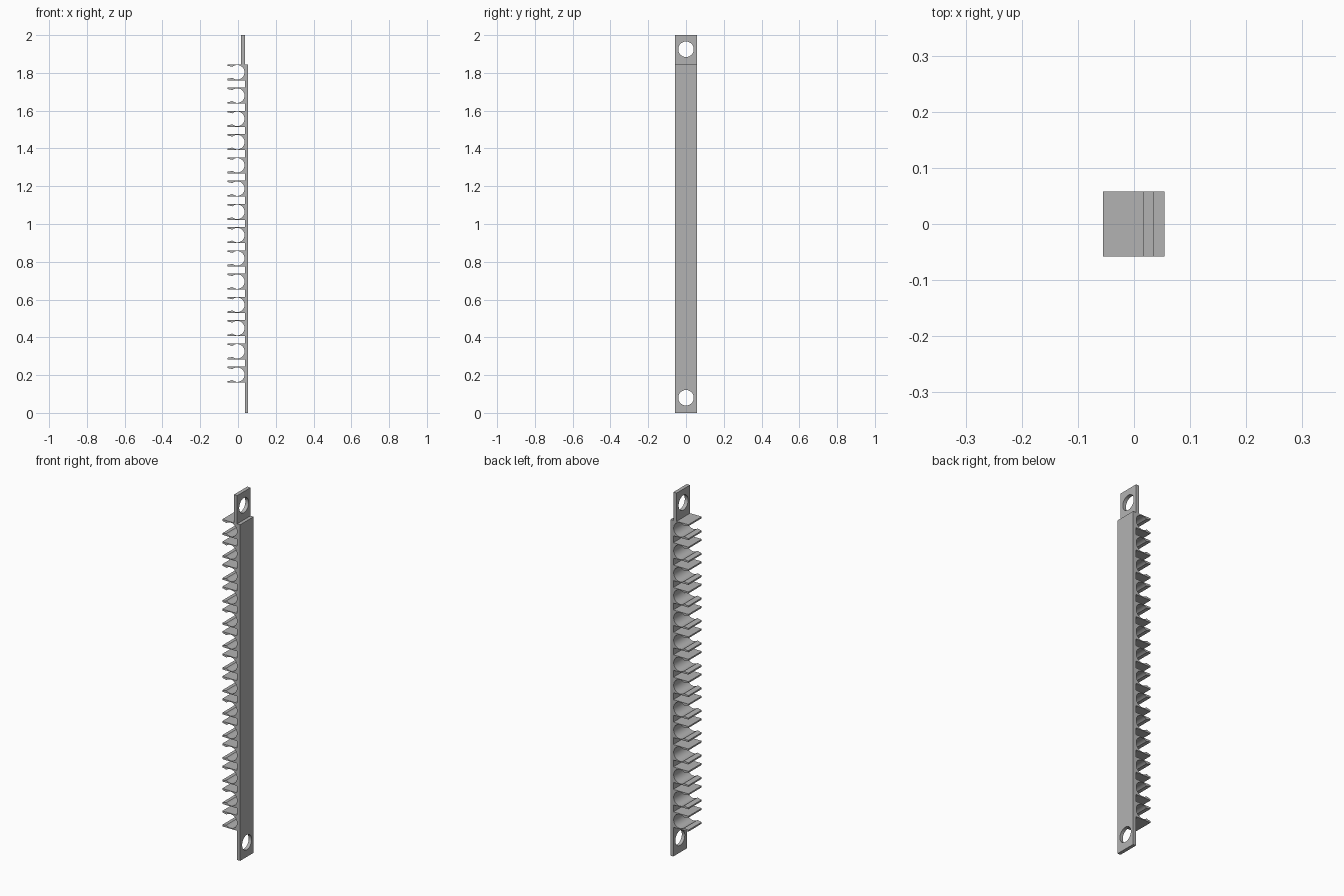
import bpy, bmesh, math
from mathutils import Vector

if "Cube" in bpy.data.objects:
    bpy.data.objects.remove(bpy.data.objects["Cube"])

HALF_Y = 0.058            # half of the strip width
BACK, WALL, TIP = 0.054, 0.036, -0.055
TAB = 0.016               # inner face of the top tab
TOP = 1.845               # top of the rail
CLIPS, FIRST = 14, 1.803  # clip count, centre of the highest clip
PITCH = 0.1231
HALF_Z = 0.0425           # half height of a clip
BORE_X, BORE_R = -0.004, 0.0385

grey = bpy.data.materials.new("plain grey")
grey.use_nodes = True
colour = (0.45, 0.45, 0.45, 1)
grey.diffuse_color = colour
grey.node_tree.nodes["Principled BSDF"].inputs["Base Color"].default_value = colour


def clip_outline(z):
    """Outline of one clip from its top root round to its bottom root."""
    points = [(WALL, z + HALF_Z), (TIP, z + HALF_Z), (TIP, z + 0.034), (-0.044, z + 0.033)]
    lip = math.radians(132)
    for i in range(33):
        a = lip - 2 * lip * i / 32
        points.append((BORE_X + BORE_R * math.cos(a), z + BORE_R * math.sin(a)))
    points += [(-0.044, z - 0.033), (TIP, z - 0.034), (TIP, z - HALF_Z), (WALL, z - HALF_Z)]
    return points


def extrude_profile(name, points):
    """Extrude an x-z outline across the full strip width."""
    bm = bmesh.new()
    face = bm.faces.new([bm.verts.new((x, -HALF_Y, z)) for x, z in points])
    out = bmesh.ops.extrude_face_region(bm, geom=[face])
    moved = [v for v in out["geom"] if isinstance(v, bmesh.types.BMVert)]
    bmesh.ops.translate(bm, verts=moved, vec=Vector((0, 2 * HALF_Y, 0)))
    bmesh.ops.recalc_face_normals(bm, faces=bm.faces)
    mesh = bpy.data.meshes.new(name)
    bm.to_mesh(mesh)
    bm.free()
    mesh.materials.append(grey)
    obj = bpy.data.objects.new(name, mesh)
    bpy.context.collection.objects.link(obj)
    return obj


# Rail, top tab and the row of clips as one profile
outline = [(WALL, 0), (BACK, 0), (BACK, TOP), (WALL, TOP), (WALL, 2), (TAB, 2), (TAB, TOP)]
for i in range(CLIPS):
    points = clip_outline(FIRST - i * PITCH)
    outline += points[1:] if i == 0 else points
strip = extrude_profile("clip_strip", outline)

# Screw holes through both ends
for z in (0.08, 1.925):
    bpy.ops.mesh.primitive_cylinder_add(vertices=48, radius=0.041, depth=0.2,
                                        location=(WALL, 0, z), rotation=(0, math.pi / 2, 0))
    cutter = bpy.context.object
    cutter.name = "hole_cutter"
    cutter.hide_render = True
    cutter.data.materials.append(grey)
    cut = strip.modifiers.new("screw_hole", 'BOOLEAN')
    cut.operation = 'DIFFERENCE'
    cut.solver = 'EXACT'
    cut.object = cutter
    bpy.ops.object.select_all(action='DESELECT')
    strip.select_set(True)
    bpy.context.view_layer.objects.active = strip
    bpy.ops.object.modifier_apply(modifier=cut.name)
    bpy.data.objects.remove(cutter)

bpy.ops.object.shade_smooth_by_angle(angle=math.radians(25))
